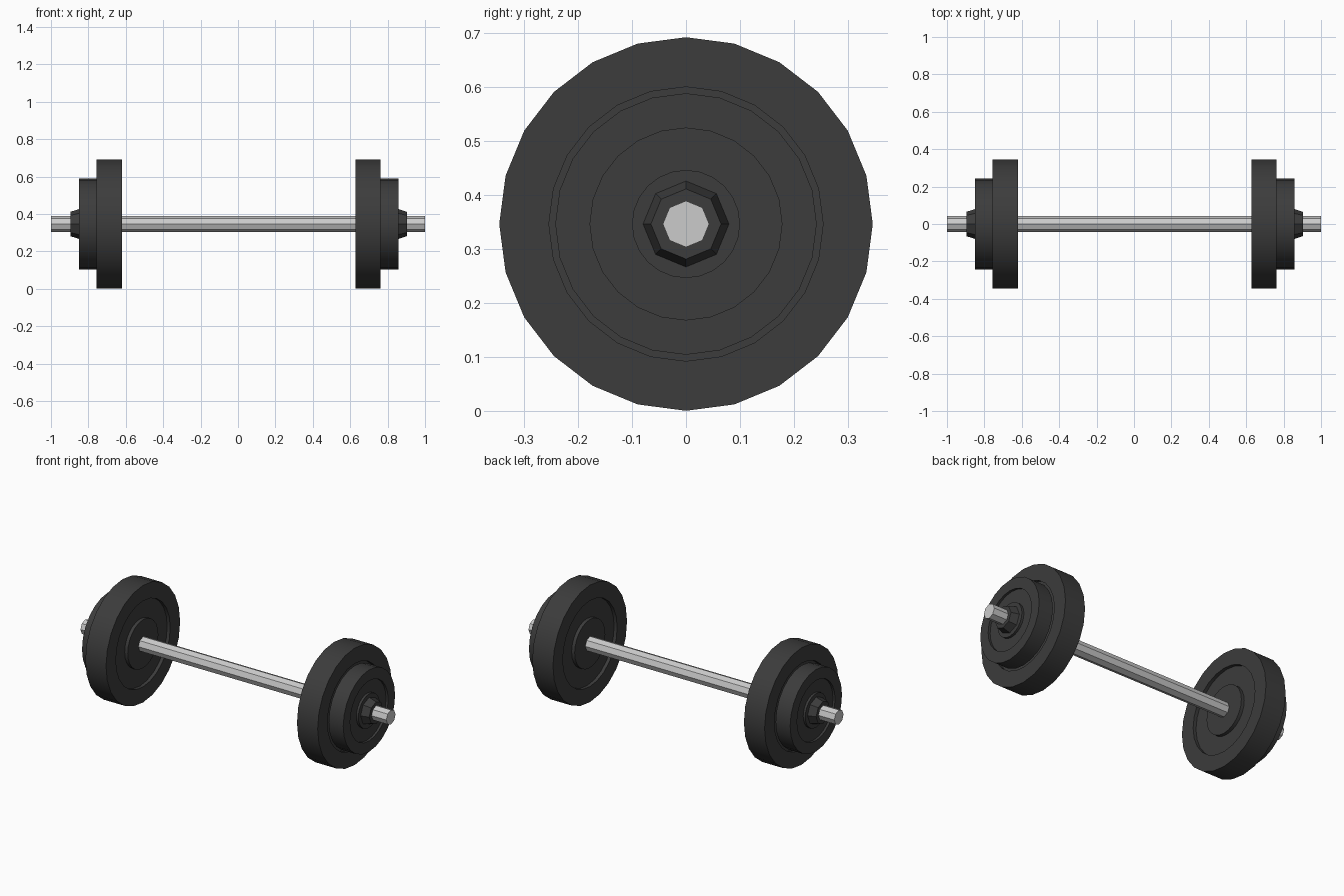
import bpy
import bmesh
from math import sin, cos, pi, radians

if "Cube" in bpy.data.objects:
    bpy.data.objects.remove(bpy.data.objects["Cube"])

ZC = 0.3465  # height of the bar axis

black = bpy.data.materials.new("black_iron")
black.diffuse_color = (0.045, 0.045, 0.045, 1)
black.use_nodes = True
black.node_tree.nodes["Principled BSDF"].inputs["Base Color"].default_value = black.diffuse_color


def lathe(name, profile, sides, mat=None, smooth=False):
    """Revolve (x, radius) points about the bar axis, capping both ends."""
    bm = bmesh.new()
    rings = []
    for x, r in profile:
        rings.append([bm.verts.new((x, r * sin(2 * pi * i / sides),
                                    ZC + r * cos(2 * pi * i / sides)))
                      for i in range(sides)])
    for a, b in zip(rings, rings[1:]):
        for i in range(sides):
            j = (i + 1) % sides
            bm.faces.new((a[i], a[j], b[j], b[i]))
    bm.faces.new(rings[0])
    bm.faces.new(rings[-1])
    bmesh.ops.recalc_face_normals(bm, faces=bm.faces)
    me = bpy.data.meshes.new(name)
    bm.to_mesh(me)
    bm.free()
    ob = bpy.data.objects.new(name, me)
    bpy.context.collection.objects.link(ob)
    if mat:
        me.materials.append(mat)
    if smooth:
        bpy.ops.object.select_all(action='DESELECT')
        ob.select_set(True)
        bpy.context.view_layer.objects.active = ob
        bpy.ops.object.shade_smooth_by_angle(angle=radians(30))
    return ob


def plate(name, side, x0, scale):
    """Weight plate with a ring-shaped recess on both faces."""
    w, d = 0.135, 0.02
    half = [(0, 0.143), (d, 0.143), (d, 0.254), (0, 0.254), (0, 0.346)]
    prof = half + [(w - x, r) for x, r in reversed(half)]
    lathe(name, [(side * (x0 + x * scale), r * scale) for x, r in prof],
          24, black, True)


# Octagonal bar
lathe("bar", [(-1, 0.043), (1, 0.043)], 8)

# Plates and collars at each end
for label, s, x in (("left", -1, 0.621), ("right", 1, 0.628)):
    plate(label + "_large_plate", s, x, 1.0)
    plate(label + "_small_plate", s, x + 0.135, 0.7)
    c = x + 0.135 + 0.135 * 0.7 - 0.006
    lathe(label + "_collar", [(s * c, 0.0815), (s * (c + 0.052), 0.065)], 8, black)
